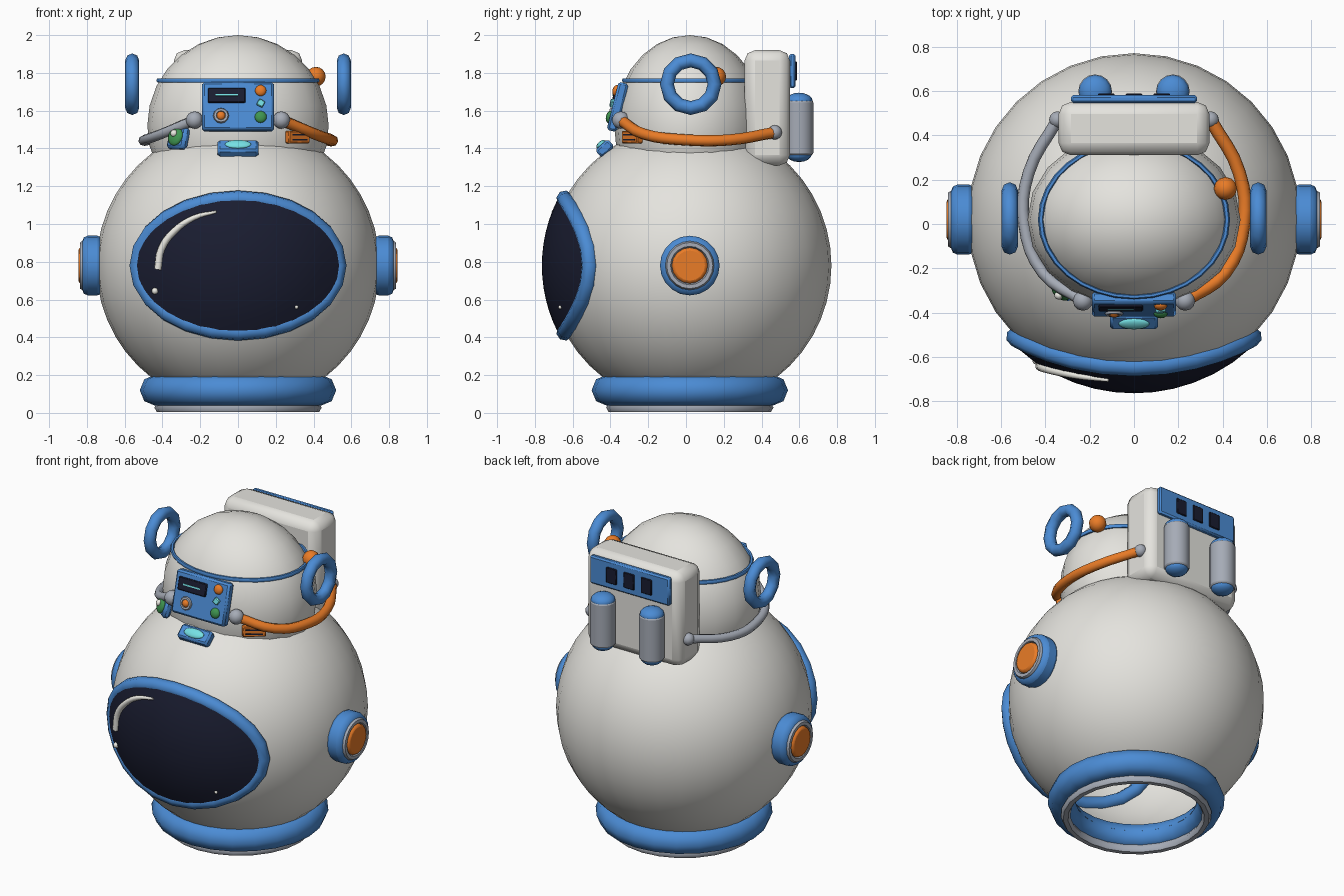
import bpy, bmesh, math
from mathutils import Vector, Matrix

if "Cube" in bpy.data.objects:
    bpy.data.objects.remove(bpy.data.objects["Cube"])

COL = {"shell": (.78, .77, .73), "blue": (.07, .26, .66), "grey": (.38, .41, .47), "orange": (.82, .2, .02),
       "dark": (.01, .012, .03), "cyan": (.18, .75, .78), "green": (.05, .3, .08), "white": (.85, .84, .78)}
MATS = {}
for k, c in COL.items():
    MATS[k] = bpy.data.materials.new(k)
    MATS[k].diffuse_color = (*c, 1)
CY = .02            # depth of the helmet axis
CZ, R = .78, .75    # helmet centre height and radius


def finish(ob, name, col, angle=40):
    ob.name = name
    ob.data.materials.clear()
    ob.data.materials.append(MATS[col])
    bpy.ops.object.select_all(action='DESELECT')
    ob.select_set(True)
    bpy.context.view_layer.objects.active = ob
    bpy.ops.object.shade_smooth_by_angle(angle=math.radians(angle))
    return ob


def ball(name, col, loc, size, seg=16, rings=8, rot=(0, 0, 0)):
    bpy.ops.mesh.primitive_uv_sphere_add(segments=seg, ring_count=rings, location=loc, rotation=rot)
    ob = bpy.context.object
    ob.scale = size if isinstance(size, tuple) else (size,) * 3
    return finish(ob, name, col, 60)


def bevel(ob, w, seg):
    if w:
        m = ob.modifiers.new("bevel", 'BEVEL')
        m.width, m.segments, m.limit_method = w, seg, 'ANGLE'


def box(name, col, loc, size, rot=(0, 0, 0), bev=.01, seg=1):
    bm = bmesh.new()
    bmesh.ops.create_cube(bm, size=1, matrix=Matrix.Diagonal((*size, 1)))
    me = bpy.data.meshes.new(name)
    bm.to_mesh(me)
    bm.free()
    ob = bpy.data.objects.new(name, me)
    bpy.context.collection.objects.link(ob)
    ob.location, ob.rotation_euler = loc, rot
    finish(ob, name, col, 25)
    bevel(ob, bev, seg)
    return ob


def cyl(name, col, loc, r, depth, rot=(0, 0, 0), bev=.0, seg=2, verts=16):
    bpy.ops.mesh.primitive_cylinder_add(vertices=verts, radius=r, depth=depth, location=loc, rotation=rot)
    ob = finish(bpy.context.object, name, col)
    bevel(ob, bev, seg)
    return ob


def torus(name, col, loc, R, r, rot=(0, 0, 0), maj=24, mnr=8, scale=(1, 1, 1)):
    bpy.ops.mesh.primitive_torus_add(major_radius=R, minor_radius=r, major_segments=maj,
                                     minor_segments=mnr, location=loc, rotation=rot)
    bpy.context.object.scale = scale
    return finish(bpy.context.object, name, col, 60)


def tube(name, col, pts, r, cyclic=False, radii=None, smooth=False):
    cu = bpy.data.curves.new(name, 'CURVE')
    cu.dimensions = '3D'
    cu.bevel_depth, cu.bevel_resolution, cu.use_fill_caps = r, 2, True
    cu.resolution_u = 4
    sp = cu.splines.new('BEZIER' if smooth else 'POLY')
    points = sp.bezier_points if smooth else sp.points
    points.add(len(pts) - 1)
    for i, (p, q) in enumerate(zip(points, pts)):
        p.co = q if smooth else (*q, 1)
        p.radius = radii[i] if radii else 1
        if smooth:
            p.handle_left_type = p.handle_right_type = 'AUTO'
    sp.use_cyclic_u = cyclic
    ob = bpy.data.objects.new(name, cu)
    bpy.context.collection.objects.link(ob)
    bpy.ops.object.select_all(action='DESELECT')
    ob.select_set(True)
    bpy.context.view_layer.objects.active = ob
    bpy.ops.object.convert(target='MESH')
    return finish(bpy.context.object, name, col, 60)


def trim_below(ob, z):
    bm = bmesh.new()
    bm.from_mesh(ob.data)
    inv = ob.matrix_basis.inverted()
    bmesh.ops.bisect_plane(bm, geom=bm.verts[:] + bm.edges[:] + bm.faces[:], plane_co=inv @ Vector((0, CY, z)),
                           plane_no=(0, 0, 1), clear_inner=True)
    bm.to_mesh(ob.data)
    bm.free()


def on_sphere(x, z, r):
    return Vector((x, CY - math.sqrt(r * r - x * x - (z - CZ) ** 2), z))


# helmet shell, open at the neck, and the domed cap on top
trim_below(ball("helmet_shell", "shell", (0, CY, CZ), R, 32, 24), .12)
trim_below(ball("top_dome", "shell", (0, CY, 1.52), (.48, .40, .48), 20, 14), 1.3)
torus("dome_band", "blue", (0, CY, 1.76), .42, .013, maj=32, mnr=6, scale=(1, .83, 1))

# neck rings
torus("neck_ring", "blue", (0, CY, .12), .438, .082)
torus("neck_seal", "grey", (0, CY, .028), .415, .028, mnr=6)

# visor glass: elliptical patch of a slightly larger sphere
bm = bmesh.new()
N, rows = 32, []
for k in range(1, 7):
    rows.append([bm.verts.new(on_sphere(.535 * k / 6 * math.cos(a), CZ + .355 * k / 6 * math.sin(a), .783))
                 for a in (i * math.tau / N for i in range(N))])
mid = bm.verts.new(on_sphere(0, CZ, .783))
for i in range(N):
    j = (i + 1) % N
    bm.faces.new((mid, rows[0][i], rows[0][j]))
    for a, b in zip(rows, rows[1:]):
        bm.faces.new((a[i], b[i], b[j], a[j]))
me = bpy.data.meshes.new("visor_glass")
bm.to_mesh(me)
bm.free()
visor = bpy.data.objects.new("visor_glass", me)
bpy.context.collection.objects.link(visor)
finish(visor, "visor_glass", "dark")

# visor frame and painted highlights
tube("visor_frame", "blue", [on_sphere(.532 * math.cos(a), CZ + .353 * math.sin(a), R)
                             for a in (i * math.tau / 24 for i in range(24))], .045, cyclic=True)
shine = [(-.425, .76), (-.405, .87), (-.335, .965), (-.23, 1.035), (-.115, 1.065)]
tube("visor_highlight", "white", [on_sphere(x, z, .787) for x, z in shine], .02,
     radii=[1, 1, .9, .7, .35], smooth=True)
ball("visor_glint_left", "white", on_sphere(-.44, .645, .785), .018, 10, 6)
ball("visor_glint_right", "white", on_sphere(.31, .56, .785), .01, 10, 6)

# mirrored side parts: ear knobs, ring handles, hoses, tanks
for s, side in ((-1, "left"), (1, "right")):
    turn = (0, s * math.pi / 2, 0)
    cyl("ear_base_" + side, "blue", (s * .77, CY, CZ), .158, .11, turn, .03, 2, 20)
    torus("ear_ring_" + side, "grey", (s * .82, CY, CZ), .112, .02, turn, 20, 6)
    cyl("ear_button_" + side, "orange", (s * .81, CY, CZ), .095, .07, turn, .015, 2, 16)
    torus("ring_handle_" + side, "blue", (s * .56, .025, 1.74), .126, .037, turn, 12, 8)
    path = [(s * .23, -.345, 1.55), (s * .41, -.22, 1.475), (s * .495, 0, 1.445),
            (s * .475, .23, 1.445), (s * .345, .47, 1.485)]
    tube("hose_" + side, "orange" if s > 0 else "grey", path, .03 if s > 0 else .027, smooth=True)
    ball("hose_front_joint_" + side, "grey", path[0], .046, 12, 8)
    ball("hose_back_joint_" + side, "grey", path[-1], .038, 12, 8)
    x = s * .175
    cyl("tank_" + side, "grey", (x, .598, 1.51), .076, .29, bev=.012)
    ball("tank_top_" + side, "blue", (x, .598, 1.65), (.073, .073, .045))
    ball("tank_foot_" + side, "blue", (x, .598, 1.37), (.068, .068, .042))

# backpack with vent plate
box("backpack", "shell", (0, .43, 1.615), (.68, .24, .61), bev=.055, seg=2)
box("backpack_plate", "blue", (0, .563, 1.81), (.57, .035, .18))
for i in (-1, 0, 1):
    box("backpack_slot", "dark", (i * .125, .58, 1.81), (.075, .016, .1), bev=.004)

# tilted control panel; details are placed in panel coordinates
TILT = -math.radians(14)
PM = Matrix.Translation((0, -.362, 1.62)) @ Matrix.Rotation(TILT, 4, 'X')
flat, face = (TILT, 0, 0), (TILT + math.pi / 2, 0, 0)


def on_panel(x, z, out=.028):
    return PM @ Vector((x, -out, z))


box("control_panel", "blue", on_panel(0, 0, 0), (.38, .055, .262), flat, .012)
box("panel_screen", "dark", on_panel(-.06, .055), (.2, .02, .08), flat, .005)
box("screen_line", "cyan", on_panel(-.06, .055, .039), (.12, .006, .009), flat, 0)
ball("panel_button_orange", "orange", on_panel(.12, .082), (.03, .02, .03), 12, 8, flat)
box("panel_button_cyan", "cyan", on_panel(.12, .012), (.036, .03, .036), (TILT, .5, 0), .004)
ball("panel_button_green", "green", on_panel(.12, -.062), (.032, .02, .032), 12, 8, flat)
torus("panel_dial_ring", "grey", on_panel(-.09, -.055), .031, .011, face, 12, 6)
ball("panel_dial", "orange", on_panel(-.09, -.055), (.024, .02, .024), 12, 8, flat)

# lamp below the panel
LT = -math.radians(48)
box("lamp_base", "blue", (0, -.43, 1.4), (.215, .055, .09), (LT, 0, 0), .012)
ball("lamp_lens", "cyan", (0, -.45, 1.422), (.07, .016, .03), 16, 8, (LT, 0, 0))

# round sensor on the left of the dome, grille on the right
turn = Matrix.Rotation(-.65, 4, 'Z') @ Matrix.Rotation(-.3, 4, 'X')
SM = Matrix.Translation((-.315, -.29, 1.455)) @ turn
rot = tuple(turn.to_euler())
box("sensor_base", "blue", SM @ Vector((0, 0, 0)), (.12, .05, .12), rot, .015)
ball("sensor_lens", "green", SM @ Vector((0, -.028, 0)), (.046, .022, .05), 14, 8, rot)
ball("sensor_glint", "white", SM @ Vector((0, -.045, .012)), .02, 10, 6)
turn = Matrix.Rotation(.65, 4, 'Z')
GM = Matrix.Translation((.315, -.285, 1.46)) @ turn
rot = tuple(turn.to_euler())
box("grille", "orange", GM @ Vector((0, 0, 0)), (.14, .04, .065), rot, .006)
for z in (-.013, .013):
    box("grille_slot", "dark", GM @ Vector((0, -.019, z)), (.1, .006, .008), rot, 0)

# round knob on the dome
ball("dome_knob", "orange", (.412, .16, 1.78), .052, 12, 8)

for m in bpy.data.materials:
    if m.users and not m.is_grease_pencil:
        m.use_nodes = True
        m.node_tree.nodes["Principled BSDF"].inputs["Base Color"].default_value = m.diffuse_color
